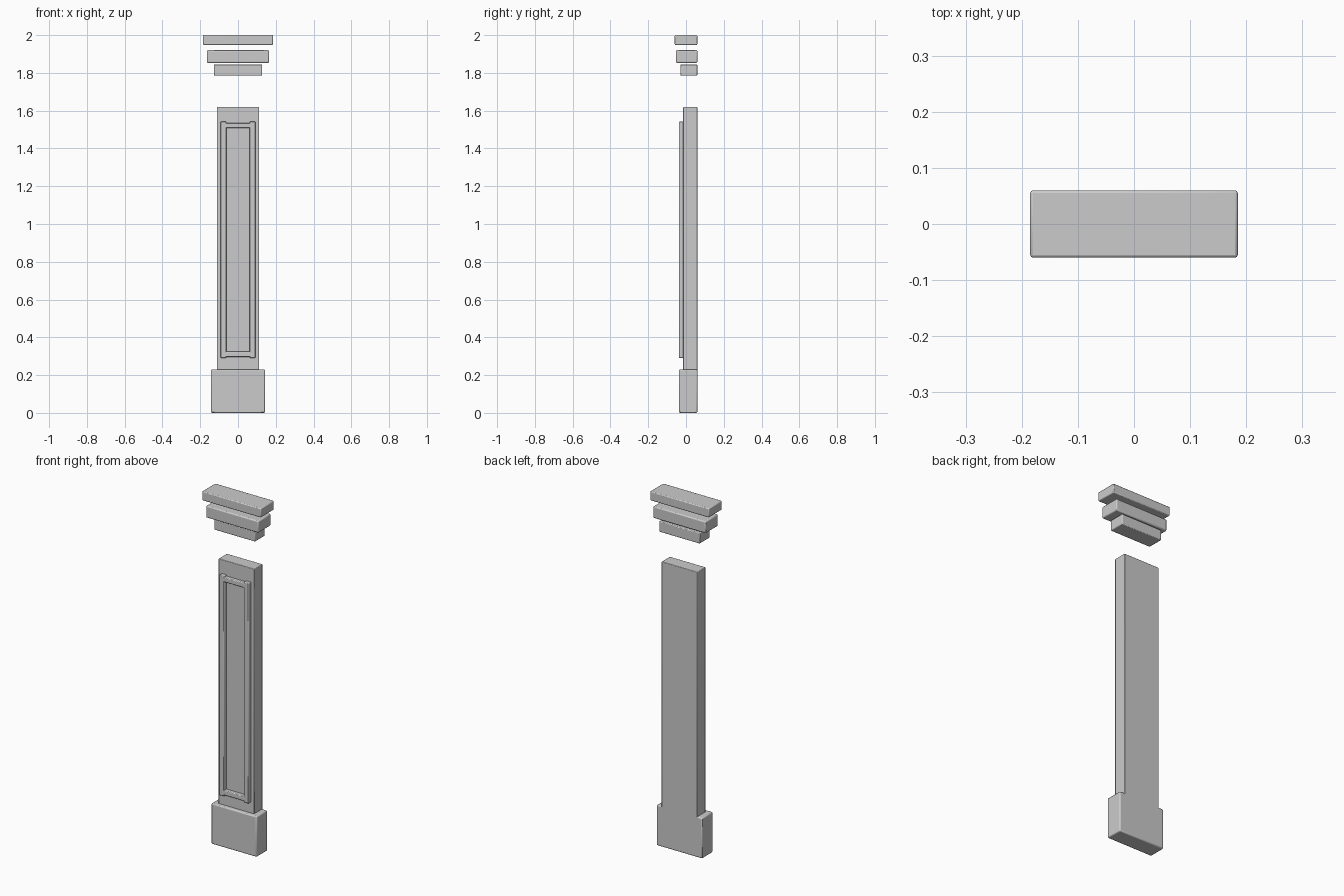
import bpy

if "Cube" in bpy.data.objects:
    bpy.data.objects.remove(bpy.data.objects["Cube"])

BACK = 0.06  # shared flat back plane


def block(name, x0, x1, y0, y1, z0, z1, bevel):
    """Box from its limits, with softly rounded edges."""
    bpy.ops.mesh.primitive_cube_add(
        size=1, location=((x0 + x1) / 2, (y0 + y1) / 2, (z0 + z1) / 2))
    ob = bpy.context.object
    ob.name = name
    ob.scale = (x1 - x0, y1 - y0, z1 - z0)
    bpy.ops.object.transform_apply(location=False, rotation=False, scale=True)
    mod = ob.modifiers.new("soft_edges", 'BEVEL')
    mod.width = bevel
    mod.segments = 2
    bpy.ops.object.shade_smooth_by_angle()
    return ob


# Stacked blocks: name, half width, front y, bottom z, top z, bevel
for name, hw, front, z0, z1, bev in [
    ("base_plinth", 0.143, -0.037, 0.0, 0.23, 0.006),
    ("shaft", 0.112, -0.015, 0.2, 1.62, 0.003),
    ("capital_lower", 0.128, -0.03, 1.785, 1.845, 0.004),
    ("capital_middle", 0.165, -0.053, 1.853, 1.92, 0.006),
    ("capital_top", 0.185, -0.06, 1.948, 2.0, 0.005),
]:
    block(name, -hw, hw, front, BACK, z0, z1, bev)

# Raised frame on the shaft front: two stiles and two rails
FRONT, SEAT = -0.037, -0.012
for side, (x0, x1) in {"left": (-0.092, -0.062), "right": (0.062, 0.092)}.items():
    block("frame_stile_" + side, x0, x1, FRONT, SEAT, 0.29, 1.542, 0.004)
for end, (z0, z1) in {"bottom": (0.297, 0.325), "top": (1.508, 1.535)}.items():
    block("frame_rail_" + end, -0.075, 0.075, FRONT, SEAT, z0, z1, 0.004)
